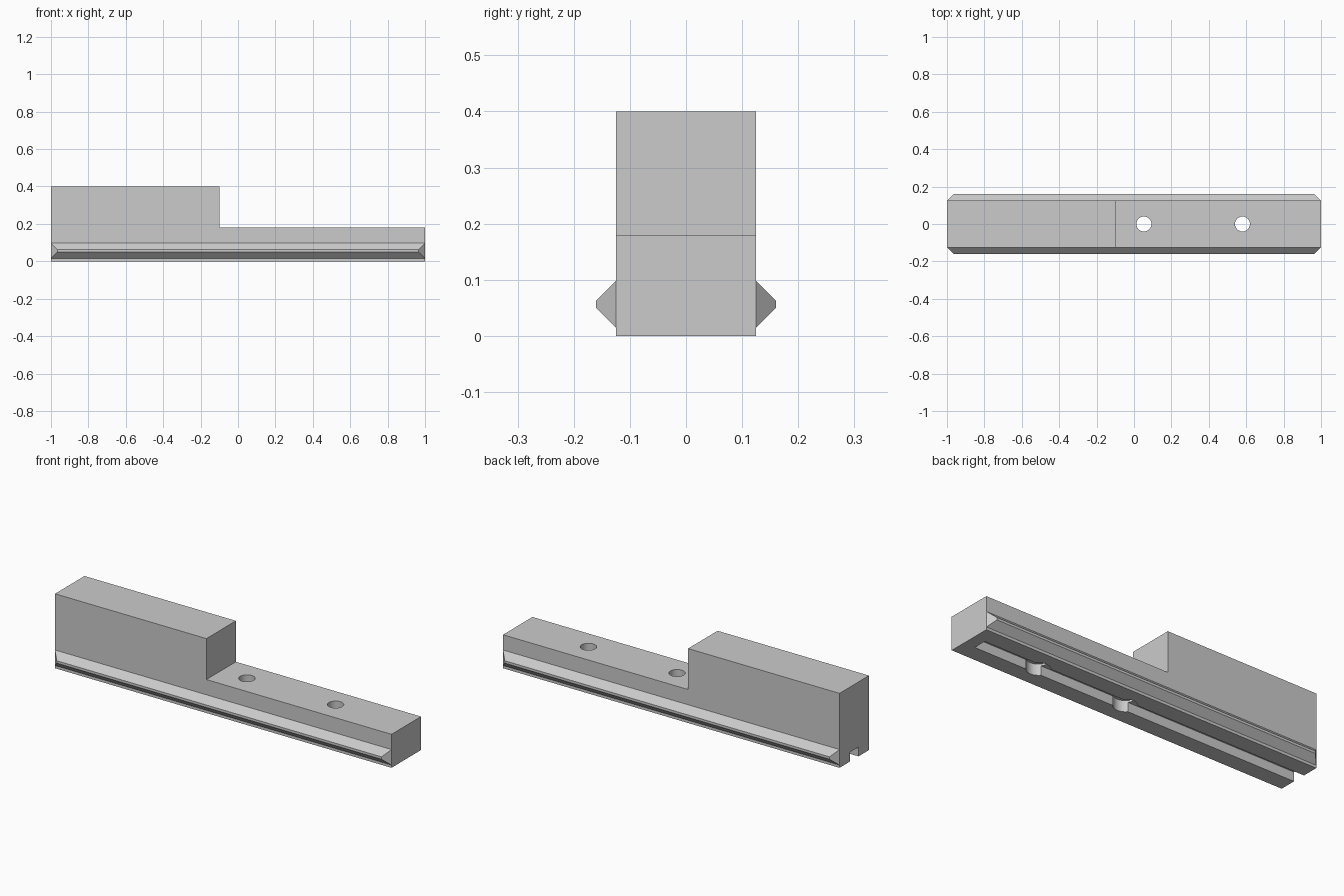
import bpy, bmesh

if "Cube" in bpy.data.objects:
    bpy.data.objects.remove(bpy.data.objects["Cube"], do_unlink=True)

HALF_W = 0.125
GREY = (0.6, 0.6, 0.6, 1)

mat = bpy.data.materials.new("plain grey")
mat.use_nodes = True
mat.diffuse_color = GREY
mat.node_tree.nodes["Principled BSDF"].inputs["Base Color"].default_value = GREY


def finish(name, bm):
    bmesh.ops.recalc_face_normals(bm, faces=bm.faces)
    mesh = bpy.data.meshes.new(name)
    bm.to_mesh(mesh)
    bm.free()
    mesh.materials.append(mat)
    obj = bpy.data.objects.new(name, mesh)
    bpy.context.collection.objects.link(obj)
    return obj


def loft(name, loop_a, loop_b):
    """Closed solid between two matching point loops."""
    bm = bmesh.new()
    a = [bm.verts.new(p) for p in loop_a]
    b = [bm.verts.new(p) for p in loop_b]
    bm.faces.new(a)
    bm.faces.new(b)
    for i in range(len(a)):
        j = (i + 1) % len(a)
        bm.faces.new((a[i], a[j], b[j], b[i]))
    return finish(name, bm)


def rect(x0, x1, y, z0, z1):
    return [(x0, y, z0), (x1, y, z0), (x1, y, z1), (x0, y, z1)]


def cut(target, cutter):
    cutter.hide_render = True
    mod = target.modifiers.new(cutter.name, "BOOLEAN")
    mod.operation = "DIFFERENCE"
    mod.solver = "EXACT"
    mod.object = cutter
    bpy.context.view_layer.objects.active = target
    bpy.ops.object.modifier_apply(modifier=mod.name)
    bpy.data.objects.remove(cutter, do_unlink=True)


def cylinder(name, x, radius, z0, z1):
    bpy.ops.mesh.primitive_cylinder_add(vertices=48, radius=radius, depth=z1 - z0,
                                        location=(x, 0, (z0 + z1) / 2))
    obj = bpy.context.object
    obj.name = name
    obj.data.materials.append(mat)
    return obj


# Stepped bar: tall block on one end, low tongue on the other
step = [(-1, 0), (1, 0), (1, 0.18), (-0.1, 0.18), (-0.1, 0.4), (-1, 0.4)]
body = loft("stepped_bar", [(x, -HALF_W, z) for x, z in step],
            [(x, HALF_W, z) for x, z in step])

# Underside groove, open at the tall end
cut(body, loft("groove_cutter", rect(-1.1, 0.935, -0.036, -0.1, 0.05),
               rect(-1.1, 0.935, 0.036, -0.1, 0.05)))

# Screw holes, widened below
for x in (0.053, 0.58):
    cut(body, cylinder("pocket_cutter", x, 0.058, -0.1, 0.06))
    cut(body, cylinder("hole_cutter", x, 0.04, -0.2, 0.3))

bpy.ops.object.select_all(action="DESELECT")
body.select_set(True)
bpy.context.view_layer.objects.active = body
bpy.ops.object.shade_smooth_by_angle()

# Side rails, bevelled on all four edges
for name, side in (("front_rail", -1), ("back_rail", 1)):
    loft(name, rect(-1, 1, side * HALF_W, 0.015, 0.098),
         rect(-0.965, 0.965, side * 0.16, 0.05, 0.063))
